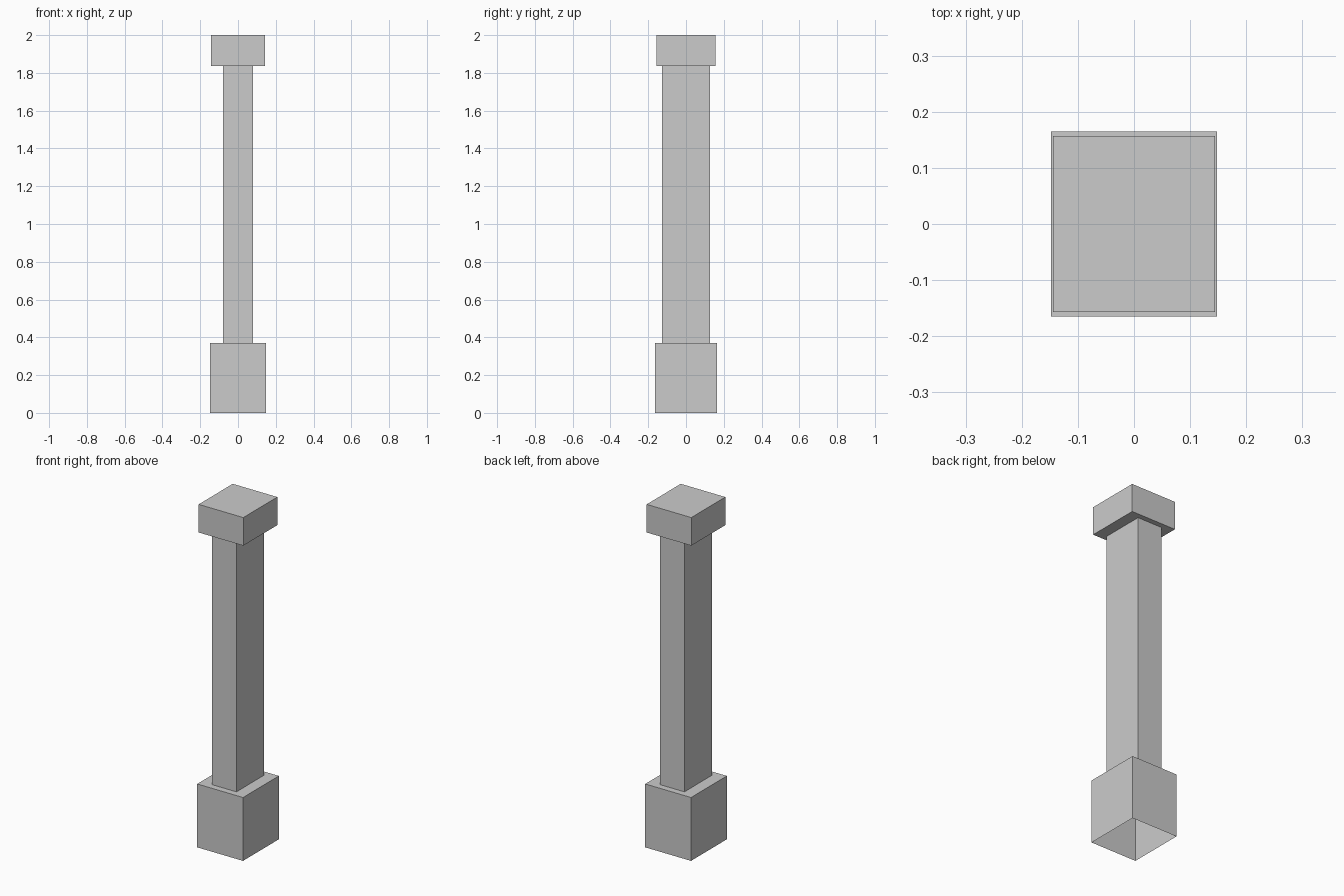
import bpy, bmesh

if "Cube" in bpy.data.objects:
    bpy.data.objects.remove(bpy.data.objects["Cube"])

BASE = (0.148, 0.165)    # half sizes in x and y
SHAFT = (0.079, 0.127)
CAP = (0.144, 0.157)
Z_BASE, Z_CAP, Z_TOP = 0.37, 1.836, 2.0


def rect_loft(name, levels, close_top=False):
    """Skin a stack of rectangles given as ((half_x, half_y), z)."""
    bm = bmesh.new()
    rings = [[bm.verts.new((sx * h[0], sy * h[1], z))
              for sx, sy in ((-1, -1), (1, -1), (1, 1), (-1, 1))]
             for h, z in levels]
    for low, high in zip(rings, rings[1:]):
        for i in range(4):
            j = (i + 1) % 4
            bm.faces.new((low[i], low[j], high[j], high[i]))
    if close_top:
        bm.faces.new(rings[-1])
    mesh = bpy.data.meshes.new(name)
    bm.to_mesh(mesh)
    bm.free()
    obj = bpy.data.objects.new(name, mesh)
    bpy.context.collection.objects.link(obj)
    return obj


# Plinth: open underneath, with a ledge around the shaft
rect_loft("plinth", [(BASE, 0), (BASE, Z_BASE), (SHAFT, Z_BASE)])

# Shaft: four plain sides
rect_loft("shaft", [(SHAFT, Z_BASE), (SHAFT, Z_CAP)])

# Capital: overhanging underside, sides and flat top
rect_loft("capital", [(SHAFT, Z_CAP), (CAP, Z_CAP), (CAP, Z_TOP)], close_top=True)
